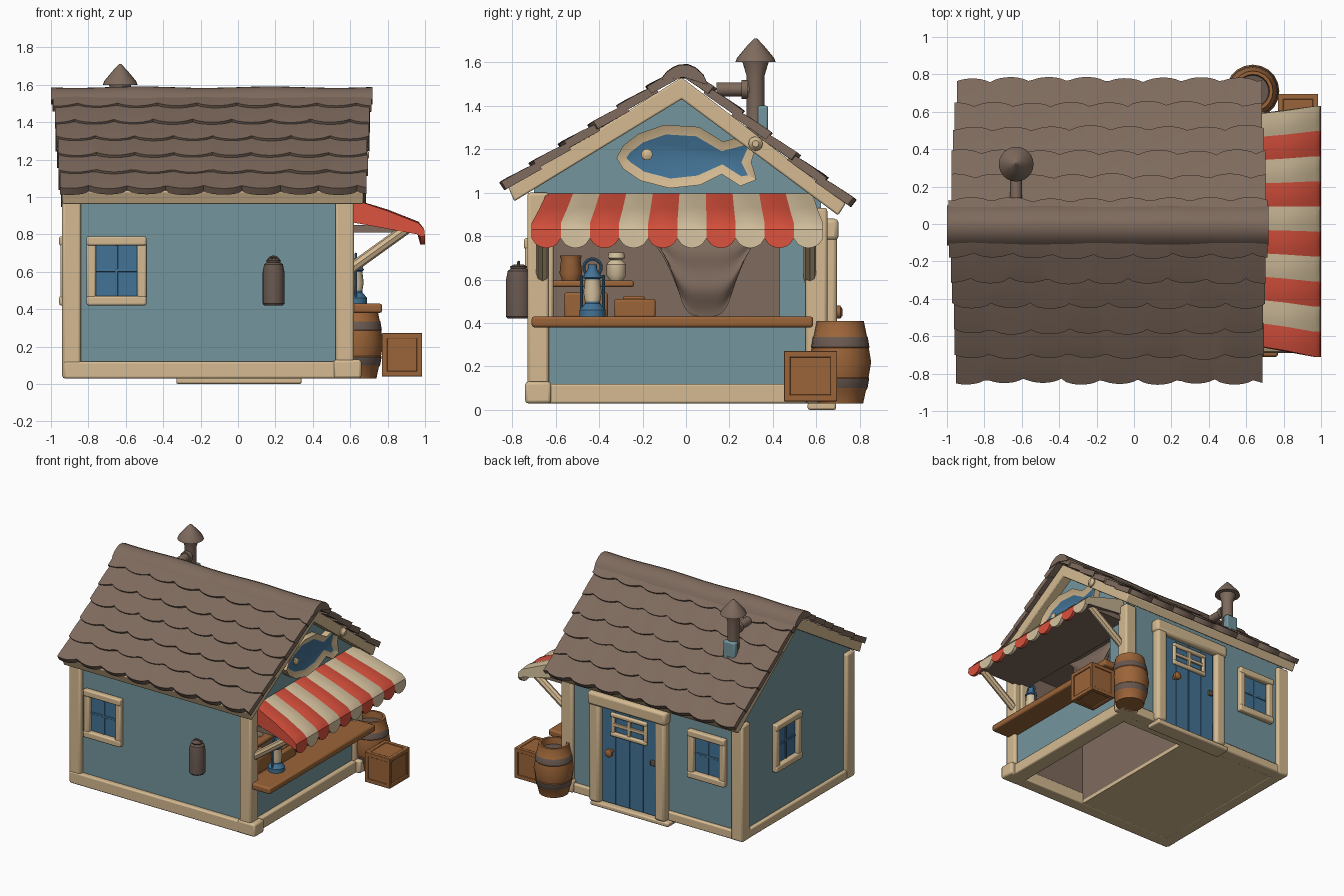
import bpy, bmesh, math, random
from mathutils import Matrix, Vector

random.seed(4)
if "Cube" in bpy.data.objects:
    bpy.data.objects.remove(bpy.data.objects["Cube"])
made = []


def material(name, r, g, b):
    m = bpy.data.materials.new(name)
    m.use_nodes = True
    m.diffuse_color = (r, g, b, 1)
    bsdf = m.node_tree.nodes["Principled BSDF"]
    bsdf.inputs["Base Color"].default_value = (r, g, b, 1)
    bsdf.inputs["Roughness"].default_value = 0.9
    return m


WALL = material("wall blue", .172, .305, .338)
TRIM = material("cream trim", .66, .49, .285)
ROOF = material("roof brown", .21, .145, .11)
DEEP = material("deep blue", .055, .17, .30)
RED = material("awning red", .68, .08, .045)
CLOTH = material("awning cream", .66, .53, .34)
WOOD = material("warm wood", .33, .128, .04)
METAL = material("dark metal", .14, .098, .08)


def finish(name, bm, mats, rule=None, bevel=0, M=None):
    """Turn a bmesh into an object, colouring faces by an optional rule."""
    bmesh.ops.recalc_face_normals(bm, faces=bm.faces)
    if rule:
        for f in bm.faces:
            f.material_index = rule(f.calc_center_median(), f.normal)
    me = bpy.data.meshes.new(name)
    bm.to_mesh(me)
    bm.free()
    for m in mats:
        me.materials.append(m)
    ob = bpy.data.objects.new(name, me)
    bpy.context.collection.objects.link(ob)
    ob.matrix_world = M or Matrix()
    if bevel:
        mod = ob.modifiers.new("soft edges", "BEVEL")
        mod.width, mod.segments = bevel, 2
    made.append(ob)


def boxes(name, spans, mat, M=None, bevel=.01):
    """Several boxes in one object, each given as x0, x1, y0, y1, z0, z1."""
    bm = bmesh.new()
    for x0, x1, y0, y1, z0, z1 in spans:
        T = Matrix.Translation(((x0 + x1) / 2, (y0 + y1) / 2, (z0 + z1) / 2))
        bmesh.ops.create_cube(bm, size=1, matrix=T @ Matrix.Diagonal((x1 - x0, y1 - y0, z1 - z0, 1)))
    finish(name, bm, [mat], None, bevel, M)


def loft(name, rings, mats, rule=None, bevel=0, M=None):
    """Closed skin over a row of equal rings, capped at both ends."""
    bm = bmesh.new()
    vs = [[bm.verts.new(p) for p in ring] for ring in rings]
    for a, b in zip(vs, vs[1:]):
        for i in range(len(a)):
            j = (i + 1) % len(a)
            bm.faces.new((a[i], a[j], b[j], b[i]))
    bm.faces.new(vs[0])
    bm.faces.new(vs[-1])
    finish(name, bm, mats, rule, bevel, M)


def prism(name, outline, x0, x1, mat, bevel=0):
    loft(name, [[(x, y, z) for y, z in outline] for x in (x0, x1)], [mat], None, bevel)


def lathe(name, profile, loc, mats, rule=None, n=24, M=None):
    rings = [[(r * math.cos(math.tau * i / n), r * math.sin(math.tau * i / n), z) for i in range(n)]
             for r, z in profile]
    loft(name, rings, mats, rule, 0, Matrix.Translation(loc) @ (M or Matrix()))


def rod(name, p, q, r, mat, n=12):
    d = Vector(q) - Vector(p)
    lathe(name, [(r, 0), (r, d.length)], p, [mat], None, n, d.to_track_quat("Z", "Y").to_matrix().to_4x4())


def ring(name, loc, R, r, mat, rot=(0, 0, 0)):
    bpy.ops.mesh.primitive_torus_add(location=loc, rotation=rot, major_radius=R, minor_radius=r,
                                     major_segments=20, minor_segments=8)
    ob = bpy.context.object
    ob.name = name
    ob.data.materials.append(mat)
    made.append(ob)


# Walls, leaving the serving hatch open
boxes("side_walls", [(-.9, .58, -.70, -.66, .05, 1.03), (-.9, .58, .58, .62, .05, .96)], WALL, bevel=0)
prism("rear_gable", [(-.70, .05), (-.70, 1.03), (-.02, 1.47), (.62, .96), (.62, .05)], -.91, -.87, WALL)
prism("shop_gable", [(-.70, .82), (-.70, 1.03), (-.02, 1.47), (.62, .96), (.62, .82)], .55, .59, WALL)
boxes("hatch_walls", [(.55, .59, -.66, .6, .05, .39), (.52, .59, .43, .6, .38, .83)], WALL, bevel=0)

# Corner posts and ground beams
posts = [(x, x + .1, y, y + .1, .03, top) for x in (-.94, .52) for y, top in ((-.73, 1.0), (.55, .93))]
feet = [(.51, .66, -.74, -.62, .03, .13), (.51, .66, .55, .66, .03, .13)]
boxes("corner_posts", posts + feet, TRIM, None, .014)
boxes("ground_beams", [(-.93, .62, -.735, -.63, .03, .12), (-.93, .62, .55, .645, .03, .10),
                       (-.935, -.84, -.7, .62, .03, .10), (.5, .625, -.7, .62, .03, .12)], TRIM)
boxes("hatch_jamb", [(.50, .57, -.66, -.61, .42, .82)], TRIM)
boxes("floor", [(-.92, -.04, -.71, .63, .032, .06), (-.04, .52, .48, .6, .032, .06)], TRIM, bevel=0)
boxes("interior_lining", [(-.07, -.04, -.66, .58, .06, 1.0), (-.04, .55, -.66, -.64, .1, 1.0),
                          (-.04, .55, .56, .58, .1, .95), (-.04, .55, -.66, .58, .93, .95)], ROOF, bevel=0)

# Roof deck with rafter ends
prism("roof_deck", [(-.82, 1.03), (-.02, 1.53), (.735, .95), (.70, .895), (-.02, 1.43), (-.79, .96)],
      -.94, .67, TRIM, .008)


# Scalloped shingle courses
def course(name, ridge, eave, k, rows=6, cols=8, steps=8):
    a, d = Vector((0, *ridge)), Vector((0, *eave)) - Vector((0, *ridge))
    n = Vector((0, -d.z, d.y)).normalized()
    n = n if n.z > 0 else -n
    t0, t1 = max(0, k / rows - .03), (k + 1) / rows
    x0, x1 = -1 + .045 * t1 + random.uniform(0, .01), .72 - .03 * t1 - random.uniform(0, .01)
    phase = random.uniform(0, 1)
    lift = [random.uniform(-.004, .004) for _ in range(cols + 2)]
    rings = []
    for i in range(cols * steps + 1):
        u = i / steps + phase
        x = x0 + (x1 - x0) * i / (cols * steps)
        t = t1 - .03 + .035 * abs(math.sin(math.pi * u)) ** .6 + lift[int(u)]
        edge = [(t0, .012), ((t0 + t) / 2, .023), (t, .028 + lift[int(u)]), (t, -.012), (t0, -.025)]
        rings.append([a + d * s + n * h + Vector((x, 0, 0)) for s, h in edge])
    loft(name, rings, [ROOF])


for k in range(6):
    course("front_shingles", (-.03, 1.555), (-.835, 1.025), k)
    course("back_shingles", (-.01, 1.56), (.76, .947), k)
cap = [(-.115, 1.52), (-.09, 1.553), (-.06, 1.574), (-.03, 1.586), (.01, 1.587), (.045, 1.572), (.08, 1.54),
       (.10, 1.495), (-.01, 1.53)]
loft("ridge_cap", [[(x, y, z + .004 * math.sin(x * 9)) for y, z in cap]
                   for x in [-1 + 1.72 * i / 16 for i in range(17)]], [ROOF])

# Chimney
lathe("chimney_pipe", [(.042, 1.25), (.042, 1.54), (.06, 1.6), (.093, 1.6), (.085, 1.62), (.035, 1.68),
                       (.006, 1.71)], (-.63, .32, 0), [ROOF])
boxes("chimney_flashing", [(-.68, -.58, .33, .378, 1.24, 1.40)], WALL)
rod("elbow_pipe", (-.63, .14, 1.475), (-.63, .32, 1.475), .032, ROOF)
rod("elbow_collar", (-.63, .255, 1.475), (-.63, .285, 1.475), .044, ROOF)

# Windows and door, built facing the front and turned to their wall
FRONT = Matrix.Translation((0, -.70, 0))
BACK = Matrix.Translation((0, .62, 0)) @ Matrix.Rotation(math.pi, 4, "Z")
REAR = Matrix.Translation((-.91, 0, 0)) @ Matrix.Rotation(-math.pi / 2, 4, "Z")


def frame(name, x0, x1, z0, z1, w, y, M):
    boxes(name, [(x0, x0 + w, y, 0, z0, z1), (x1 - w, x1, y, 0, z0, z1),
                 (x0, x1, y - .006, 0, z1 - w, z1), (x0, x1, y - .006, 0, z0, z0 + w)], TRIM, M)


def window(M, x):
    frame("window_frame", x - .16, x + .16, .42, .79, .05, -.04, M)
    boxes("window_pane", [(x - .13, x + .13, -.008, 0, .45, .76)], DEEP, M, 0)
    boxes("window_bars", [(x - .008, x + .008, -.014, 0, .46, .75), (x - .12, x + .12, -.014, 0, .6, .616)],
          DEEP, M, .003)


window(FRONT, -.65)
window(BACK, .63)
window(REAR, -.09)
boxes("door_frame", [(-.35, -.26, -.075, 0, .03, .87), (.21, .30, -.075, 0, .03, .87),
                     (-.36, .31, -.082, 0, .78, .88)], TRIM, BACK, .02)
boxes("door_boards", [(-.26 + .118 * i, -.144 + .118 * i, -.035, 0, .04, .79) for i in range(4)], DEEP, BACK, .003)
frame("door_window_frame", -.18, .13, .57, .75, .032, -.05, BACK)
boxes("door_window_bars", [(-.038, -.012, -.048, 0, .58, .74), (-.17, .12, -.048, 0, .647, .672)], TRIM, BACK, .003)
lathe("door_knob", [(.012, 0), (.012, .03), (.03, .04), (.03, .06), (.015, .07)], (.17, .65, .45), [WOOD], None, 16,
      Matrix.Rotation(-math.pi / 2, 4, "X"))
boxes("door_latch", [(.16, .20, -.05, 0, .43, .47)], METAL, BACK, .005)
boxes("door_step", [(-.33, .34, .56, .69, 0, .035)], TRIM)

# Striped awning: each stripe is a slab with a rounded hanging lip
for j in range(10):
    rings = []
    for i in range(9):
        s = (j + i / 8) / 10
        yt, yb = -.64 + 1.22 * s, -.71 + 1.34 * s
        drop = .835 - .045 - .045 * math.sin(math.pi * i / 8) ** .6
        puff = .008 * math.sin(math.pi * i / 8)
        rings.append([(.58, yt, 1.0), (.80, (yt + yb) / 2, .925 + puff), (.965, yb, .86 + puff), (.995, yb, .83),
                      (1.0, yb, drop), (.975, yb, drop), (.96, yb, .80), (.58, yt, .87)])
    loft("awning_stripe", rings, [CLOTH if j % 2 else RED, ROOF],
         lambda c, n: int(c.x < .95 and n.z < -.5))
boxes("awning_soffit", [(.5, .95, -.65, .58, .81, .85)], ROOF, bevel=0)
for y in (-.66, .57):
    rod("awning_brace", (.58, y, .60), (.90, y, .83), .029, TRIM, 8)

# Fish sign with a recessed body
fish = [(-.32, 1.16), (-.29, 1.215), (-.22, 1.27), (-.10, 1.312), (.06, 1.302), (.17, 1.235), (.27, 1.262),
        (.33, 1.235), (.30, 1.14), (.325, 1.06), (.25, 1.03), (.165, 1.085), (.065, 1.035), (-.075, 1.02),
        (-.21, 1.055), (-.29, 1.11)]
bm = bmesh.new()
base = bm.faces.new([bm.verts.new((.57, y, z)) for y, z in fish])
grown = bmesh.ops.extrude_face_region(bm, geom=[base], use_keep_orig=True)["geom"]
face = next(g for g in grown if isinstance(g, bmesh.types.BMFace))
for v in face.verts:
    v.co.x = .64
bmesh.ops.recalc_face_normals(bm, faces=bm.faces)
bmesh.ops.inset_region(bm, faces=[face], thickness=.045, depth=0)
for v in face.verts:
    v.co.x = .62
finish("fish_sign", bm, [TRIM, DEEP], lambda c, n: int(.61 < c.x < .625 and abs(n.x) > .95))
lathe("fish_eye", [(.026, 0), (.026, .015), (.012, .022)], (.615, -.18, 1.175), [TRIM], None, 14,
      Matrix.Rotation(math.pi / 2, 4, "Y"))
lathe("sign_peg", [(.02, 0), (.033, .04), (.033, .10), (.015, .12)], (.58, .32, 1.225), [TRIM], None, 12,
      Matrix.Rotation(math.pi / 2, 4, "Y"))

# Counter, shelf and stock
boxes("counter", [(.56, .77, -.71, .585, .38, .43), (.40, .57, -.64, .55, .385, .425)], WOOD, None, .012)
boxes("shelf", [(.28, .48, -.62, -.24, .565, .595)], WOOD)
boxes("stock_boxes", [(.44, .56, -.56, -.36, .425, .54), (.46, .6, -.33, -.14, .425, .51),
                      (.5, .57, -.29, -.19, .5, .525)], WOOD)
lathe("clay_pot", [(.04, .595), (.052, .63), (.045, .69), (.05, .71), (.03, .71)], (.4, -.53, 0), [WOOD])
lathe("jar", [(.03, .595), (.045, .62), (.045, .67), (.025, .69), (.04, .70), (.035, .725)], (.4, -.32, 0), [CLOTH])
lathe("lantern", [(.06, .43), (.06, .46), (.035, .49), (.035, .5), (.042, .54), (.035, .6), (.036, .605),
                  (.045, .61), (.02, .65), (.02, .67)], (.63, -.43, 0), [DEEP, CLOTH],
      lambda c, n: int(.5 < c.z < .602), 16)
ring("lantern_handle", (.63, -.43, .655), .04, .007, DEEP, (0, math.pi / 2, 0))
for y in (-.48, -.38):
    rod("lantern_guard", (.63, y, .45), (.63, y, .62), .007, DEEP, 8)

# Draped cloth in the hatch
rings = []
for i in range(33):
    s = i / 32
    sag = 1 - (2 * s - 1) ** 4
    front = [(.47 + .04 * sag * math.sin(math.pi * h) + .008 * math.sin(13 * (h + .3 * sag)),
              -.18 + .54 * s + .12 * (1 - h) * (1 - 2 * s), .82 - (1 - h) * (.14 + .25 * sag))
             for h in [1 - q / 20 for q in range(21)]]
    rings.append(front + [(.44, front[-1][1], front[-1][2]), (.44, front[0][1], front[0][2])])
loft("draped_cloth", rings, [ROOF])

# Barrel with hoops
staves = [(.105, .03), (.118, .09), (.125, .10), (.133, .145), (.13, .15), (.142, .22), (.131, .285), (.134, .29),
          (.126, .335), (.122, .34), (.108, .41), (.09, .41), (.085, .36)]
lathe("barrel", staves, (.635, .71, 0), [WOOD, METAL],
      lambda c, n: int(.1 < c.z < .147 or .288 < c.z < .337 or (c.z > .355 and c.xy.length < .02)), 20)

# Crate with corner battens
boxes("crate", [(.78, .975, .457, .688, .05, .266)], WOOD, None, 0)
w = .03
battens = [(x, x + w, y, y + w, .04, .27) for x in (.77, .955) for y in (.45, .665)]
battens += [(x, x + w, .45, .695, z, z + w) for x in (.77, .955) for z in (.04, .242)]
battens += [(.77, .985, y, y + w, z, z + w) for y in (.45, .665) for z in (.04, .242)]
boxes("crate_battens", battens, WOOD, None, .004)

# Hanging milk can on the front wall
lathe("milk_can", [(.05, .42), (.058, .43), (.058, .60), (.05, .64), (.036, .65), (.04, .66), (.02, .67)],
      (.19, -.77, 0), [METAL])
ring("milk_can_handle", (.19, -.77, .65), .03, .007, METAL, (math.pi / 2, 0, 0))

bpy.ops.object.select_all(action="DESELECT")
for ob in made:
    ob.select_set(True)
bpy.context.view_layer.objects.active = made[0]
bpy.ops.object.shade_smooth_by_angle(angle=math.radians(35))
